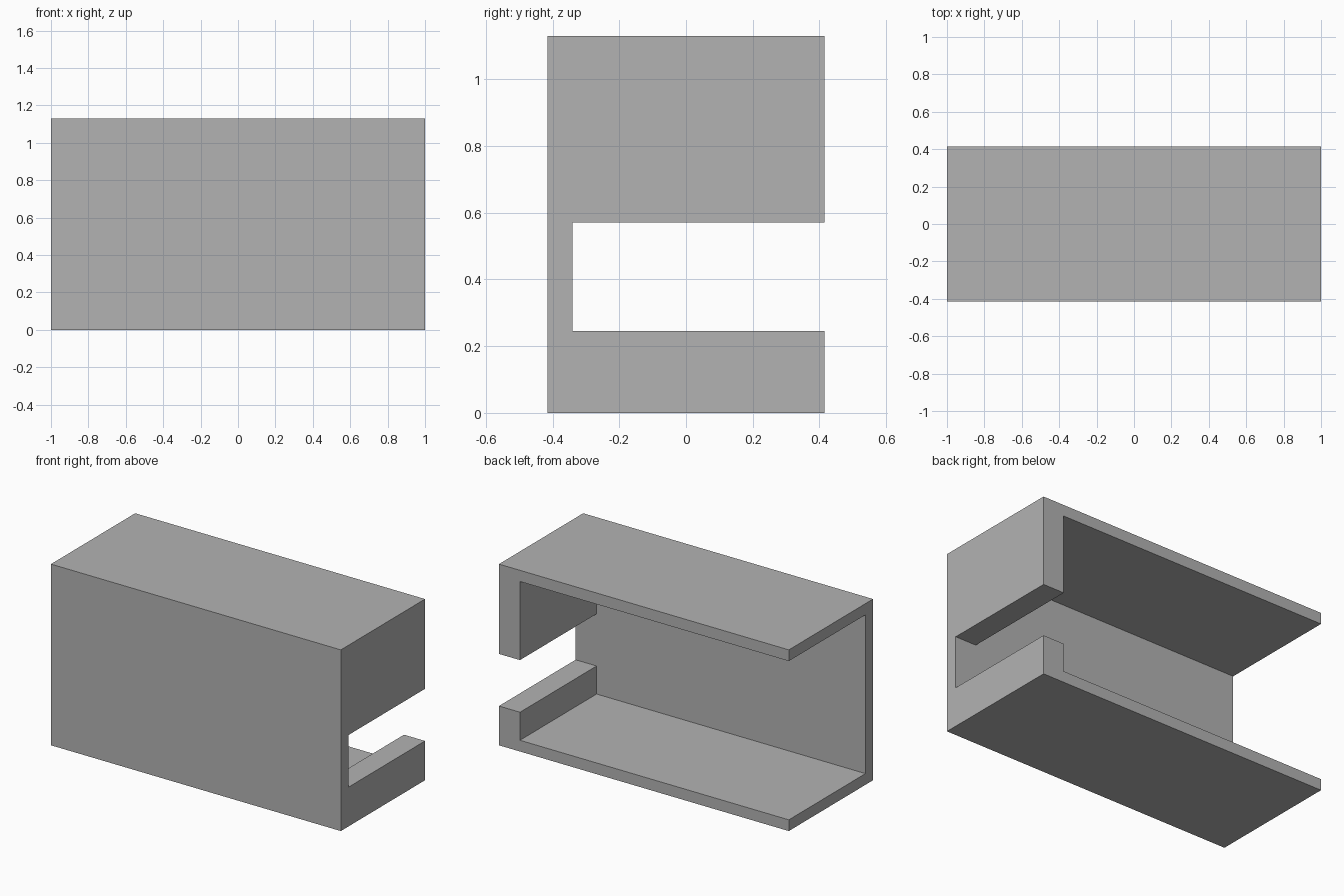
import bpy
import bmesh

cube = bpy.data.objects.get("Cube")
if cube:
    bpy.data.objects.remove(cube, do_unlink=True)

# Overall size and wall thicknesses
DEPTH, HEIGHT = 0.415, 1.13
FRONT, SIDE, SLAB = 0.075, 0.145, 0.07
SLOT_LOW, SLOT_HIGH = 0.245, 0.57
OVER = 0.2

grey = bpy.data.materials.new("plain_grey")
grey.use_nodes = True
colour = (0.45, 0.45, 0.45, 1)
grey.diffuse_color = colour
grey.node_tree.nodes["Principled BSDF"].inputs["Base Color"].default_value = colour


def block(name, low, high):
    """Box between two opposite corners."""
    bm = bmesh.new()
    bmesh.ops.create_cube(bm, size=1)
    for v in bm.verts:
        v.co = [l + (c + 0.5) * (h - l) for c, l, h in zip(v.co, low, high)]
    mesh = bpy.data.meshes.new(name)
    bm.to_mesh(mesh)
    bm.free()
    mesh.materials.append(grey)
    obj = bpy.data.objects.new(name, mesh)
    bpy.context.collection.objects.link(obj)
    return obj


def cut(target, cutter):
    mod = target.modifiers.new(cutter.name, 'BOOLEAN')
    mod.operation = 'DIFFERENCE'
    mod.solver = 'EXACT'
    mod.object = cutter
    bpy.context.view_layer.objects.active = target
    bpy.ops.object.modifier_apply(modifier=mod.name)
    bpy.data.objects.remove(cutter, do_unlink=True)


# Outer shell
housing = block("open_housing", (-1, -DEPTH, 0), (1, DEPTH, HEIGHT))

# Hollow, open at the back and at the right end
cut(housing, block("hollow_cutter", (-1 - OVER, -DEPTH + FRONT, SLAB),
                   (1 - SIDE, DEPTH + OVER, HEIGHT - SLAB)))

# Slot through the thick end wall, open at the back
cut(housing, block("slot_cutter", (1 - SIDE - OVER, -DEPTH + FRONT, SLOT_LOW),
                   (1 + OVER, DEPTH + OVER, SLOT_HIGH)))
